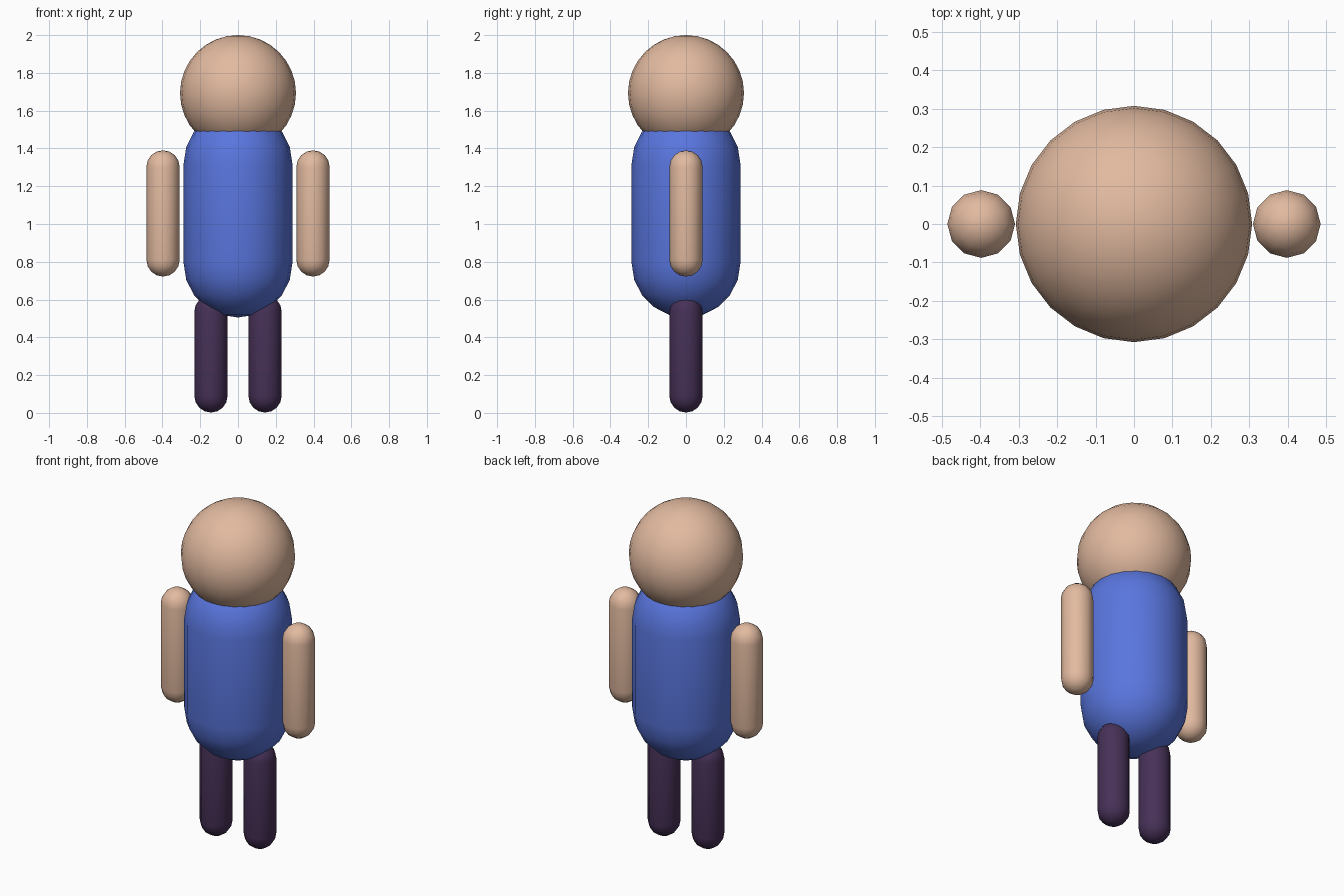
import bpy, bmesh, math
from mathutils import Vector

cube = bpy.data.objects.get("Cube")
if cube:
    bpy.data.objects.remove(cube, do_unlink=True)


def material(name, rgb):
    mat = bpy.data.materials.new(name)
    mat.use_nodes = True
    mat.diffuse_color = (*rgb, 1)
    mat.node_tree.nodes["Principled BSDF"].inputs["Base Color"].default_value = (*rgb, 1)
    return mat


skin = material("skin", (0.76, 0.49, 0.35))
blue = material("shirt blue", (0.10, 0.18, 0.73))
purple = material("trouser purple", (0.062, 0.03, 0.095))


def capsule(name, mat, x, radius, low, high, sides, rings):
    """Upright capsule; low and high are the centres of its round ends."""
    profile = []
    for centre, start in ((low, -90), (high, 0)):
        for i in range(rings + 1):
            a = math.radians(start + 90 * i / rings)
            profile.append(Vector((radius * math.cos(a), 0, centre + radius * math.sin(a))))
    bm = bmesh.new()
    verts = [bm.verts.new(p) for p in profile]
    edges = [bm.edges.new(pair) for pair in zip(verts, verts[1:])]
    bmesh.ops.spin(bm, geom=verts + edges, axis=(0, 0, 1), cent=(0, 0, 0),
                   angle=math.tau, steps=sides, use_merge=False)
    bmesh.ops.remove_doubles(bm, verts=bm.verts, dist=0.0005)
    bmesh.ops.recalc_face_normals(bm, faces=bm.faces)
    for face in bm.faces:
        face.smooth = True
    mesh = bpy.data.meshes.new(name)
    bm.to_mesh(mesh)
    bm.free()
    mesh.materials.append(mat)
    obj = bpy.data.objects.new(name, mesh)
    obj.location.x = x
    bpy.context.collection.objects.link(obj)
    return obj


# Head and body; the head is a capsule of no length
capsule("head", skin, 0, 0.307, 1.693, 1.693, 24, 8)
capsule("torso", blue, 0, 0.288, 0.793, 1.319, 20, 5)

# Paired limbs
for side, sign in (("left", 1), ("right", -1)):
    capsule(side + "_arm", skin, sign * 0.397, 0.088, 0.81, 1.302, 12, 4)
    capsule(side + "_leg", purple, sign * 0.143, 0.088, 0.09, 0.536, 12, 4)
